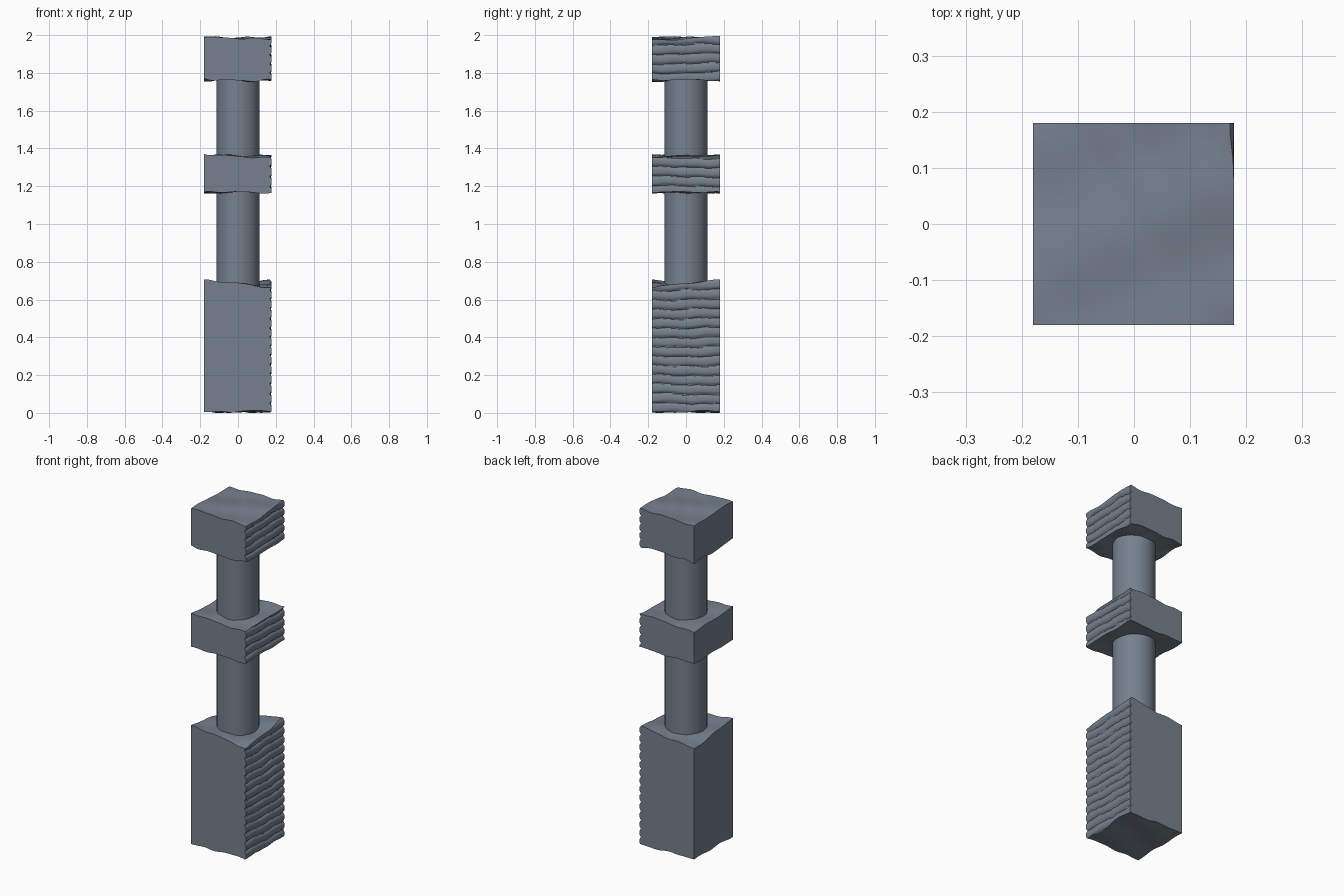
import bpy, bmesh, math

if "Cube" in bpy.data.objects:
    bpy.data.objects.remove(bpy.data.objects["Cube"])

HALF = 0.18

stone = bpy.data.materials.new("slate grey")
stone.diffuse_color = (0.18, 0.22, 0.27, 1.0)
stone.use_nodes = True
stone.node_tree.nodes["Principled BSDF"].inputs["Base Color"].default_value = stone.diffuse_color


def finish(bm, name, angle):
    bmesh.ops.recalc_face_normals(bm, faces=bm.faces)
    mesh = bpy.data.meshes.new(name)
    bm.to_mesh(mesh)
    bm.free()
    mesh.materials.append(stone)
    ob = bpy.data.objects.new(name, mesh)
    bpy.context.collection.objects.link(ob)
    bpy.ops.object.select_all(action='DESELECT')
    ob.select_set(True)
    bpy.context.view_layer.objects.active = ob
    bpy.ops.object.shade_smooth_by_angle(angle=math.radians(angle))
    return ob


# Rough broken surface: twisted plane plus small ripples
def rough(x, y, level, twist, amp, seed):
    ripple = (math.sin(31 * x + 9 * y + seed) + math.sin(27 * y - 12 * x + 2.3 * seed)
              + 0.5 * math.sin(55 * x + 40 * y + 1.7 * seed))
    return level + twist * (x / HALF) * (y / HALF) + amp * ripple / 2.5


# Depth of the wavy horizontal grooves on the right-hand face
def groove(y, z):
    wave = 0.004 * math.sin(14 * y + 5 * z) + 0.003 * math.sin(33 * y + 17 * z)
    ridge = abs(math.sin(math.pi * (z + wave) / 0.05))
    return 0.002 + 0.012 * (1 - ridge) ** 2


def block(name, bottom, top, seed):
    n = 18
    nz = round((top[0] - bottom[0]) / 0.006)
    bm = bmesh.new()
    verts = {}

    def vert(i, j, k):
        if (i, j, k) not in verts:
            x = -HALF + 2 * HALF * i / n
            y = -HALF + 2 * HALF * j / n
            lo = max(0.0, rough(x, y, *bottom, seed))
            hi = min(2.0, rough(x, y, *top, seed + 2.1))
            z = lo + (hi - lo) * k / nz
            if i == n:
                x -= groove(y, z)
            verts[i, j, k] = bm.verts.new((x, y, z))
        return verts[i, j, k]

    # six gridded sides
    for k in (0, nz):
        for i in range(n):
            for j in range(n):
                bm.faces.new([vert(i, j, k), vert(i + 1, j, k),
                              vert(i + 1, j + 1, k), vert(i, j + 1, k)])
    for k in range(nz):
        for s in (0, n):
            for t in range(n):
                bm.faces.new([vert(s, t, k), vert(s, t + 1, k),
                              vert(s, t + 1, k + 1), vert(s, t, k + 1)])
                bm.faces.new([vert(t, s, k), vert(t + 1, s, k),
                              vert(t + 1, s, k + 1), vert(t, s, k + 1)])
    return finish(bm, name, 35)


def shaft(name, z0, z1):
    bm = bmesh.new()
    bmesh.ops.create_cone(bm, cap_ends=True, segments=40, radius1=0.114,
                          radius2=0.114, depth=z1 - z0)
    bmesh.ops.translate(bm, verts=bm.verts, vec=(0, 0, (z0 + z1) / 2))
    return finish(bm, name, 35)


# Blocks: (level, twist, ripple) for the bottom and the top
block("base_block", (0.007, 0.0, 0.008), (0.684, 0.021, 0.008), 0.6)
block("middle_block", (1.167, 0.0, 0.007), (1.36, 0.008, 0.007), 2.4)
block("top_block", (1.763, 0.004, 0.011), (1.984, 0.010, 0.008), 4.1)

# Round shafts between the blocks
shaft("lower_shaft", 0.62, 1.22)
shaft("upper_shaft", 1.31, 1.82)
